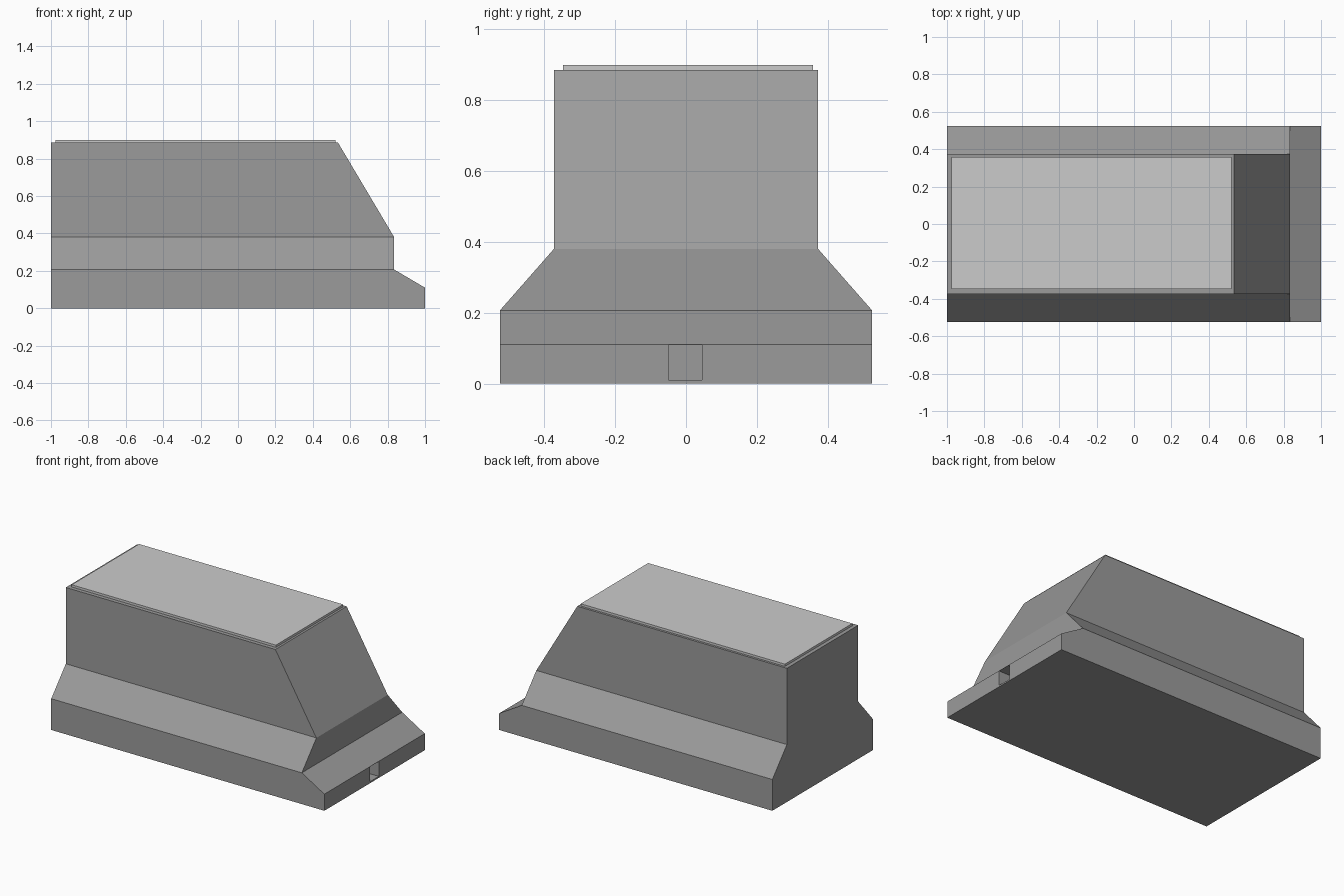
import bpy
import bmesh

cube = bpy.data.objects.get("Cube")
if cube:
    bpy.data.objects.remove(cube, do_unlink=True)


def material(name, grey):
    mat = bpy.data.materials.new(name)
    mat.use_nodes = True
    colour = (grey, grey, grey, 1)
    mat.diffuse_color = colour
    mat.node_tree.nodes["Principled BSDF"].inputs["Base Color"].default_value = colour
    return mat


def loft(name, rings, mat):
    """Stack rectangles given as (z, x_min, x_max, y_min, y_max) into a closed solid."""
    bm = bmesh.new()
    loops = [[bm.verts.new(p) for p in ((x0, y0, z), (x1, y0, z), (x1, y1, z), (x0, y1, z))]
             for z, x0, x1, y0, y1 in rings]
    bm.faces.new(loops[0][::-1])
    bm.faces.new(loops[-1])
    for low, high in zip(loops, loops[1:]):
        for i in range(4):
            j = (i + 1) % 4
            bm.faces.new((low[i], low[j], high[j], high[i]))
    bmesh.ops.recalc_face_normals(bm, faces=bm.faces)
    mesh = bpy.data.meshes.new(name)
    bm.to_mesh(mesh)
    bm.free()
    mesh.materials.append(mat)
    obj = bpy.data.objects.new(name, mesh)
    bpy.context.collection.objects.link(obj)
    return obj


body_grey = material("mid grey", 0.33)
lid_grey = material("light grey", 0.60)

# Body: flat back, sloped toe, flared skirt and slanted end wall
body = loft("body", [
    (0, -1, 1, -0.525, 0.525),
    (0.11, -1, 1, -0.525, 0.525),
    (0.207, -1, 0.835, -0.525, 0.525),
    (0.38, -1, 0.835, -0.373, 0.373),
    (0.885, -1, 0.535, -0.373, 0.373),
], body_grey)

# Slot in the toe
cutter = loft("slot_cutter", [
    (0.01, 0.91, 1.1, -0.05, 0.045),
    (0.109, 0.91, 1.1, -0.05, 0.045),
], body_grey)
cutter.hide_render = True
cutter.hide_viewport = True
cutter.display_type = 'WIRE'
slot = body.modifiers.new("slot", 'BOOLEAN')
slot.operation = 'DIFFERENCE'
slot.solver = 'EXACT'
slot.object = cutter

# Raised top panel
loft("top_panel", [
    (0.88, -0.975, 0.52, -0.347, 0.358),
    (0.90, -0.975, 0.52, -0.347, 0.358),
], lid_grey)
